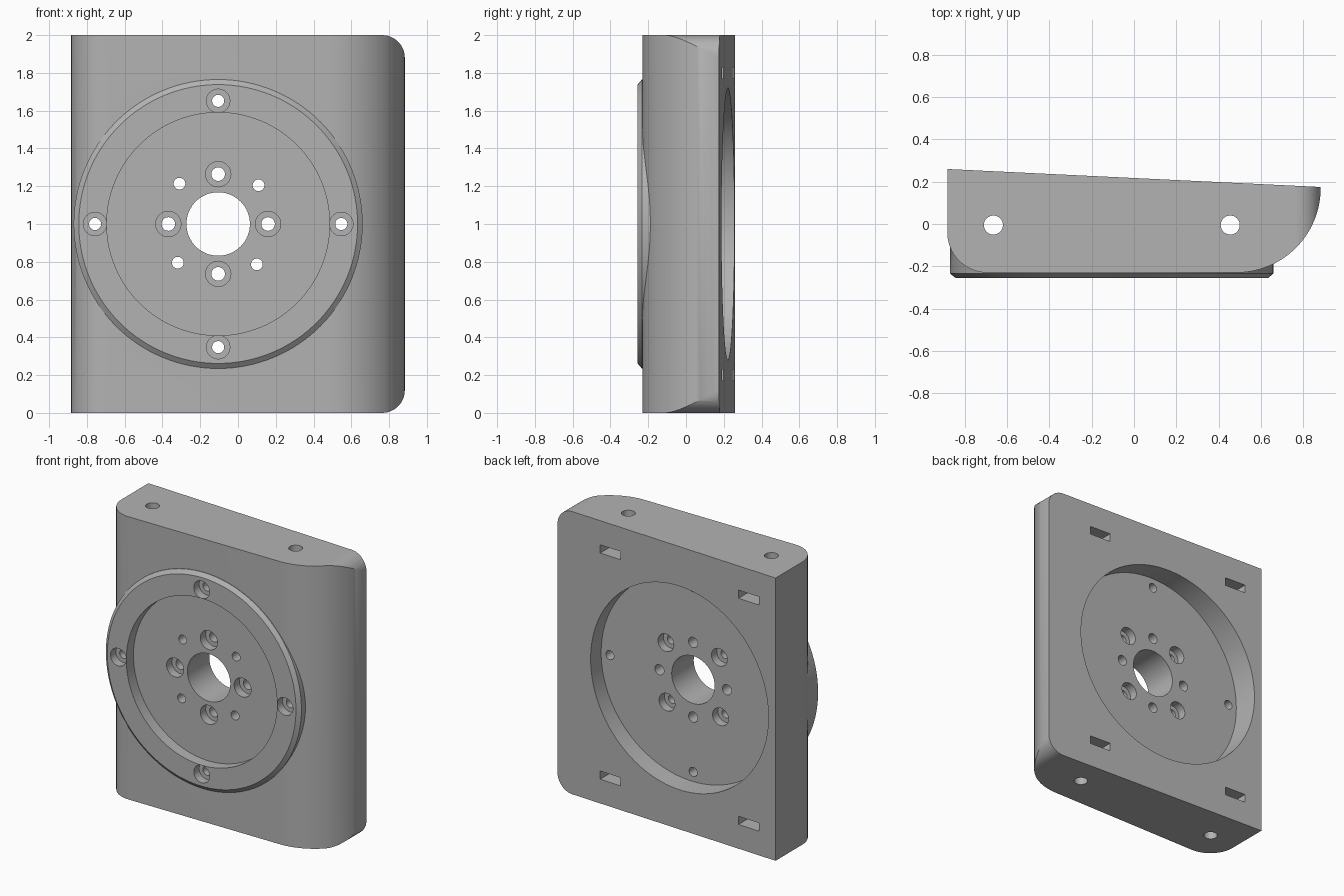
import bpy, bmesh
from math import sin, cos, pi, radians

old = bpy.data.objects.get("Cube")
if old:
    bpy.data.objects.remove(old, do_unlink=True)

CX, CZ = -0.105, 1.0      # axis of the round mount
HALF = 0.883              # half width of the plate
FRONT, RING = -0.23, -0.256
WEB_FRONT, WEB_BACK = -0.176, 0.07

grey = bpy.data.materials.new("plain_grey")
grey.use_nodes = True
GREY = (0.45, 0.45, 0.45, 1)
grey.diffuse_color = GREY
grey.node_tree.nodes["Principled BSDF"].inputs["Base Color"].default_value = GREY


def finish(name, bm):
    bmesh.ops.recalc_face_normals(bm, faces=bm.faces)
    mesh = bpy.data.meshes.new(name)
    bm.to_mesh(mesh)
    bm.free()
    mesh.materials.append(grey)
    obj = bpy.data.objects.new(name, mesh)
    bpy.context.collection.objects.link(obj)
    return obj


def turned(bm, x, z, profile, n=32):
    """Closed solid turned about a y axis from (radius, y) pairs."""
    rings = [[bm.verts.new((x + r * cos(2 * pi * i / n), y, z + r * sin(2 * pi * i / n)))
              for i in range(n)] for r, y in profile]
    for a, b in zip(rings, rings[1:]):
        for i in range(n):
            j = (i + 1) % n
            bm.faces.new((a[i], a[j], b[j], b[i]))
    bm.faces.new(rings[0])
    bm.faces.new(rings[-1])


def prism(bm, points, offset):
    """Extrude a flat outline of 3D points along an offset."""
    face = bm.faces.new([bm.verts.new(p) for p in points])
    ext = bmesh.ops.extrude_face_region(bm, geom=[face])
    moved = [v for v in ext["geom"] if isinstance(v, bmesh.types.BMVert)]
    bmesh.ops.translate(bm, verts=moved, vec=offset)


def arc(cx, cy, r, start, end, n):
    return [(cx + r * cos(radians(start + (end - start) * i / n)),
             cy + r * sin(radians(start + (end - start) * i / n))) for i in range(n + 1)]


def boolean(target, tool, operation):
    mod = target.modifiers.new(tool.name, "BOOLEAN")
    mod.operation, mod.solver, mod.object = operation, "EXACT", tool
    tool.hide_render = True
    tool.hide_set(True)


# Plate: tapered section with a small and a large rounded front edge
outline = [(HALF, 0.175), (-HALF, 0.26)]
outline += arc(-HALF + 0.19, FRONT + 0.19, 0.19, 180, 270, 16)
outline += arc(HALF - 0.4, FRONT + 0.4, 0.4, 270, 359, 28)
bm = bmesh.new()
prism(bm, [(x, y, 0) for x, y in outline], (0, 0, 2))
body = finish("mounting_plate", bm)

# Rounded upper and lower corners on one side
r = 0.12
shape = [(-1.2, 2.2), (-1.2, -0.2), (HALF - r - 0.1, -0.2), (HALF - r - 0.1, 0)]
shape += arc(HALF - r, r, r, 270, 360, 12) + arc(HALF - r, 2 - r, r, 0, 90, 12)
shape += [(HALF - r - 0.1, 2), (HALF - r - 0.1, 2.2)]
bm = bmesh.new()
prism(bm, [(x, -0.5, z) for x, z in shape], (0, 1, 0))
boolean(body, finish("corner_rounding", bm), "INTERSECT")

# Chamfered front ring
bm = bmesh.new()
turned(bm, CX, CZ, [(0.765, -0.02), (0.765, -0.234), (0.738, RING)], 128)
boolean(body, finish("front_ring", bm), "UNION")

# Round recesses in front and back
bm = bmesh.new()
turned(bm, CX, CZ, [(0.59, -0.5), (0.59, WEB_FRONT)], 112)
turned(bm, CX, CZ, [(0.72, WEB_BACK), (0.72, 0.5)], 128)
boolean(body, finish("recesses", bm), "DIFFERENCE")

# Central bore and the stepped bolt holes
bm = bmesh.new()
turned(bm, CX, CZ, [(0.168, -0.4), (0.168, 0.4)], 64)
for k in range(4):
    a = k * pi / 2
    for dist, seat, hole, face in ((0.652, 0.062, 0.032, RING),
                                   (0.264, 0.067, 0.036, WEB_FRONT)):
        turned(bm, CX + dist * cos(a), CZ + dist * sin(a),
               [(seat, -0.4), (seat, face + 0.06), (hole, face + 0.06), (hole, 0.15)])
    a += radians(43.8)
    turned(bm, CX + 0.296 * cos(a), CZ + 0.296 * sin(a),
           [(0.031, -0.4), (0.031, WEB_BACK - 0.06), (0.062, WEB_BACK - 0.06), (0.062, 0.4)])
boolean(body, finish("bolt_holes", bm), "DIFFERENCE")

# Long vertical rod holes, and nut slots reaching them from the back
rods, slots = bmesh.new(), bmesh.new()
for x in (-0.665, 0.455):
    prism(rods, [(px, py, -0.2) for px, py in arc(x, -0.005, 0.045, 0, 348.75, 31)], (0, 0, 2.4))
    for z in (0.2, 1.8):
        w, h = 0.082, 0.029
        prism(slots, [(x - w, -0.085, z - h), (x + w, -0.085, z - h),
                      (x + w, -0.085, z + h), (x - w, -0.085, z + h)], (0, 0.6, 0))
boolean(body, finish("rod_holes", rods), "DIFFERENCE")
boolean(body, finish("nut_slots", slots), "DIFFERENCE")

# Bake the cuts, drop the cutters and shade
tools = [m.object for m in body.modifiers]
baked = bpy.data.meshes.new_from_object(body.evaluated_get(bpy.context.evaluated_depsgraph_get()))
body.modifiers.clear()
body.data = baked
for tool in tools:
    bpy.data.objects.remove(tool, do_unlink=True)
bpy.context.view_layer.objects.active = body
body.select_set(True)
bpy.ops.object.shade_smooth_by_angle(angle=radians(30))
